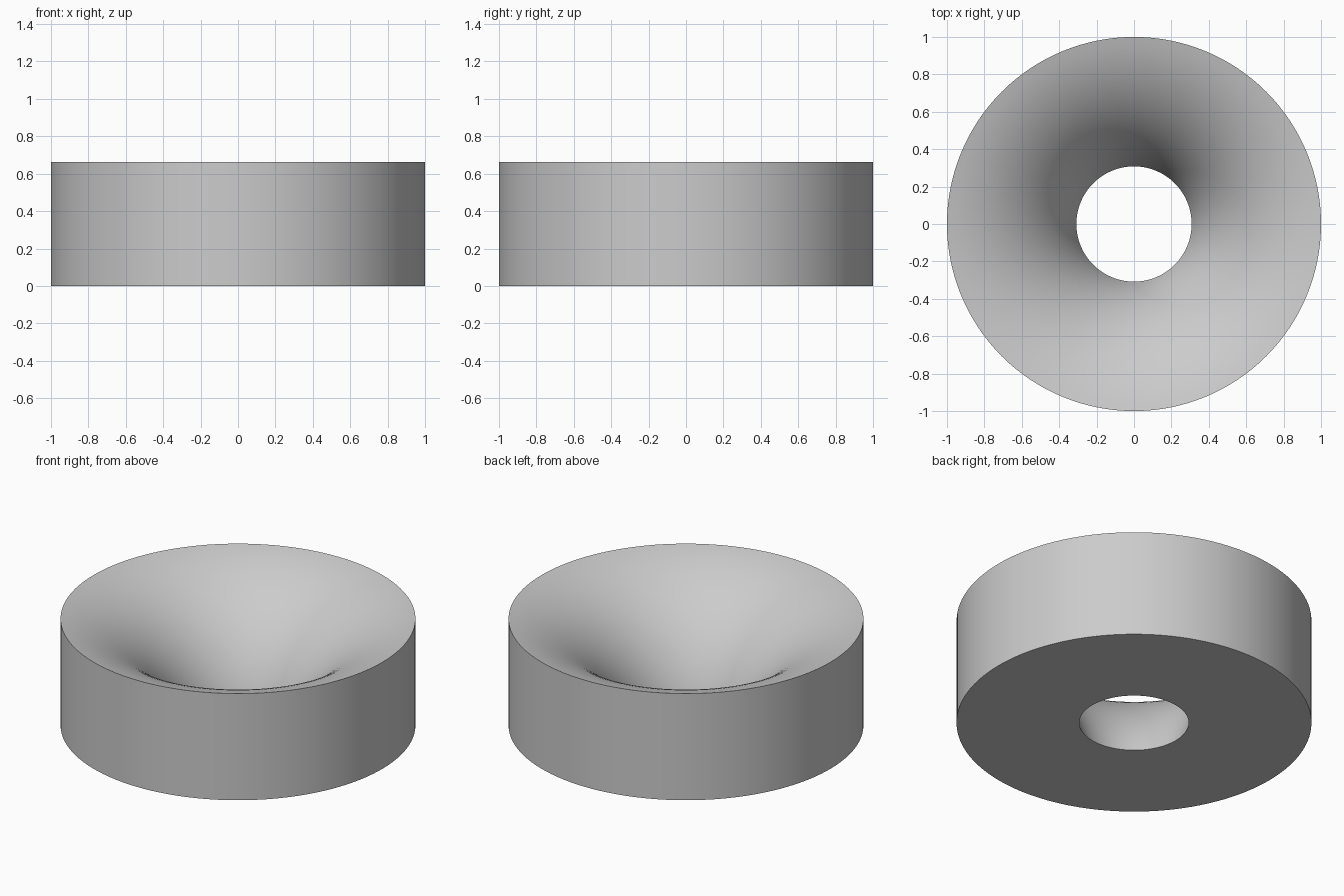
import bpy, bmesh, math

cube = bpy.data.objects.get("Cube")
if cube:
    bpy.data.objects.remove(cube)

SEGMENTS = 128
HEIGHT = 0.663
HOLE = 0.308
ARC_STEPS = 24

# Cross-section: flat base, straight wall, flared arc down to the hole
chord = math.hypot(1 - HOLE, HEIGHT)
bulge = 0.78                      # arc centre distance from the chord
cx = (1 + HOLE) / 2 + bulge * HEIGHT / chord
cz = HEIGHT / 2 - bulge * (1 - HOLE) / chord
radius = math.hypot(chord / 2, bulge)
a0 = math.atan2(HEIGHT - cz, 1 - cx)
a1 = math.atan2(-cz, HOLE - cx)
profile = [(1, 0)]
for i in range(ARC_STEPS + 1):
    a = a0 + (a1 - a0) * i / ARC_STEPS
    profile.append((cx + radius * math.cos(a), cz + radius * math.sin(a)))

# Revolve the closed section around z
bm = bmesh.new()
verts = [bm.verts.new((r, 0, z)) for r, z in profile]
edges = [bm.edges.new((v, verts[(i + 1) % len(verts)])) for i, v in enumerate(verts)]
bmesh.ops.spin(bm, geom=verts + edges, cent=(0, 0, 0), axis=(0, 0, 1),
               angle=math.tau, steps=SEGMENTS, use_merge=True)
bmesh.ops.remove_doubles(bm, verts=bm.verts, dist=1e-5)
bmesh.ops.recalc_face_normals(bm, faces=bm.faces)
mesh = bpy.data.meshes.new("flared_ring")
bm.to_mesh(mesh)
bm.free()
ring = bpy.data.objects.new("flared_ring", mesh)
bpy.context.collection.objects.link(ring)

# Plain grey finish
grey = bpy.data.materials.new("light_grey")
grey.use_nodes = True
colour = (0.6, 0.6, 0.6, 1)
grey.diffuse_color = colour
grey.node_tree.nodes["Principled BSDF"].inputs["Base Color"].default_value = colour
mesh.materials.append(grey)

# Smooth surfaces with crisp rims
bpy.ops.object.select_all(action="DESELECT")
ring.select_set(True)
bpy.context.view_layer.objects.active = ring
bpy.ops.object.shade_smooth_by_angle(angle=math.radians(35))
